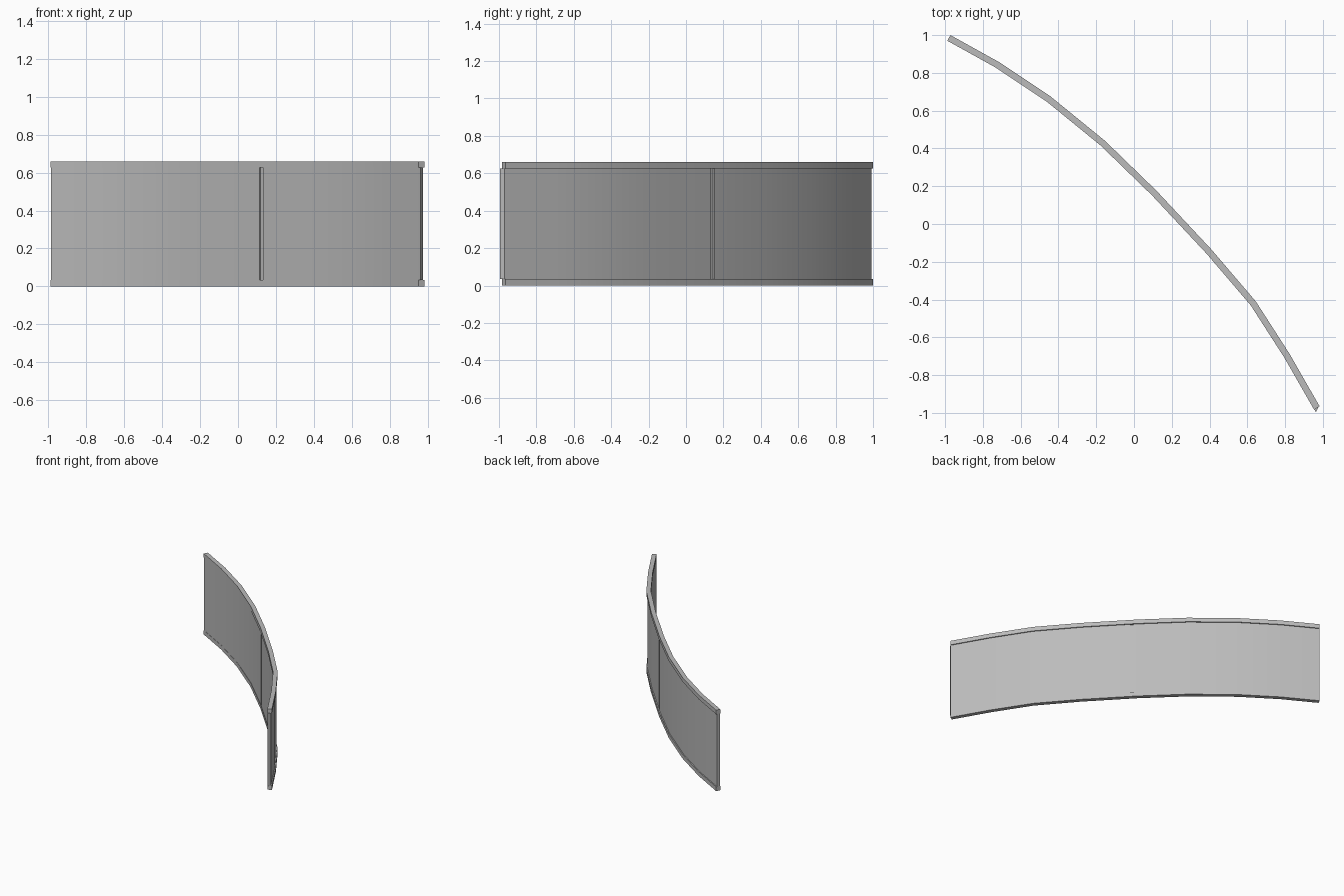
import bpy, bmesh, math
from mathutils import Vector

cube = bpy.data.objects.get("Cube")
if cube:
    bpy.data.objects.remove(cube)

grey = bpy.data.materials.new("light_grey")
grey.use_nodes = True
COLOUR = (0.5, 0.5, 0.5, 1)
grey.diffuse_color = COLOUR
grey.node_tree.nodes["Principled BSDF"].inputs["Base Color"].default_value = COLOUR

# Plan of the convex edge, from the back end to the front end
PLAN = [Vector(p) for p in (
    (-0.972, 1.0), (-0.714, 0.857), (-0.444, 0.677), (-0.153, 0.44), (0.12, 0.175),
    (0.41, -0.135), (0.645, -0.41), (0.825, -0.69), (0.983, -0.966))]


def normal(a, b):
    d = (b - a).normalized()
    return Vector((-d.y, d.x))


def at_x(x):
    """Point and outward normal of the plan at a given x."""
    for a, b in zip(PLAN, PLAN[1:]):
        if x <= b.x or b is PLAN[-1]:
            return a.lerp(b, (x - a.x) / (b.x - a.x)), normal(a, b)


def stations(x0, x1):
    """Points with mitred outward normals between two x positions."""
    result = [at_x(x0)]
    for a, b, c in zip(PLAN, PLAN[1:], PLAN[2:]):
        if x0 + 0.001 < b.x < x1 - 0.001:
            n1, n2 = normal(a, b), normal(b, c)
            m = (n1 + n2).normalized()
            result.append((b, m / m.dot(n1)))
    return result + [at_x(x1)]


def curved_wall(name, x0, x1, z0, z1, outer, inner, tip=0.0):
    """Sweep a rectangular section along the plan; tip lengthens the inner far end."""
    bm = bmesh.new()
    rings = []
    row = stations(x0, x1)
    for i, (p, n) in enumerate(row):
        far = tip if i == len(row) - 1 else 0
        o = p - n * outer
        q = p - n * inner + Vector((n.y, -n.x)) * far
        rings.append([bm.verts.new((c.x, c.y, z))
                      for c, z in ((o, z0), (o, z1), (q, z1), (q, z0))])
    for a, b in zip(rings, rings[1:]):
        for k in range(4):
            bm.faces.new((a[k], a[k - 1], b[k - 1], b[k]))
    bm.faces.new(rings[0])
    bm.faces.new(rings[-1][::-1])
    bmesh.ops.recalc_face_normals(bm, faces=bm.faces)
    mesh = bpy.data.meshes.new(name)
    bm.to_mesh(mesh)
    bm.free()
    mesh.materials.append(grey)
    obj = bpy.data.objects.new(name, mesh)
    bpy.context.collection.objects.link(obj)
    bpy.ops.object.select_all(action='DESELECT')
    obj.select_set(True)
    bpy.context.view_layer.objects.active = obj
    bpy.ops.object.shade_smooth_by_angle(angle=math.radians(30))
    return obj


START, END = PLAN[0].x, PLAN[-1].x
RAIL, HEIGHT, DEPTH = 0.034, 0.66, 0.034

# Rails along the floor and the top
curved_wall("bottom_rail", START, END, 0, RAIL, 0, DEPTH)
curved_wall("top_rail", START, END, HEIGHT - RAIL, HEIGHT, 0, DEPTH)

# Two panels with a narrow groove between them
low, high = RAIL, HEIGHT - RAIL
curved_wall("back_panel", START, 0.137, low, high, 0.008, DEPTH - 0.002)
curved_wall("front_panel", 0.155, END, low, high, 0.008, DEPTH - 0.002, tip=0.016)
curved_wall("groove_core", 0.13, 0.162, low, high, 0.017, 0.024)
